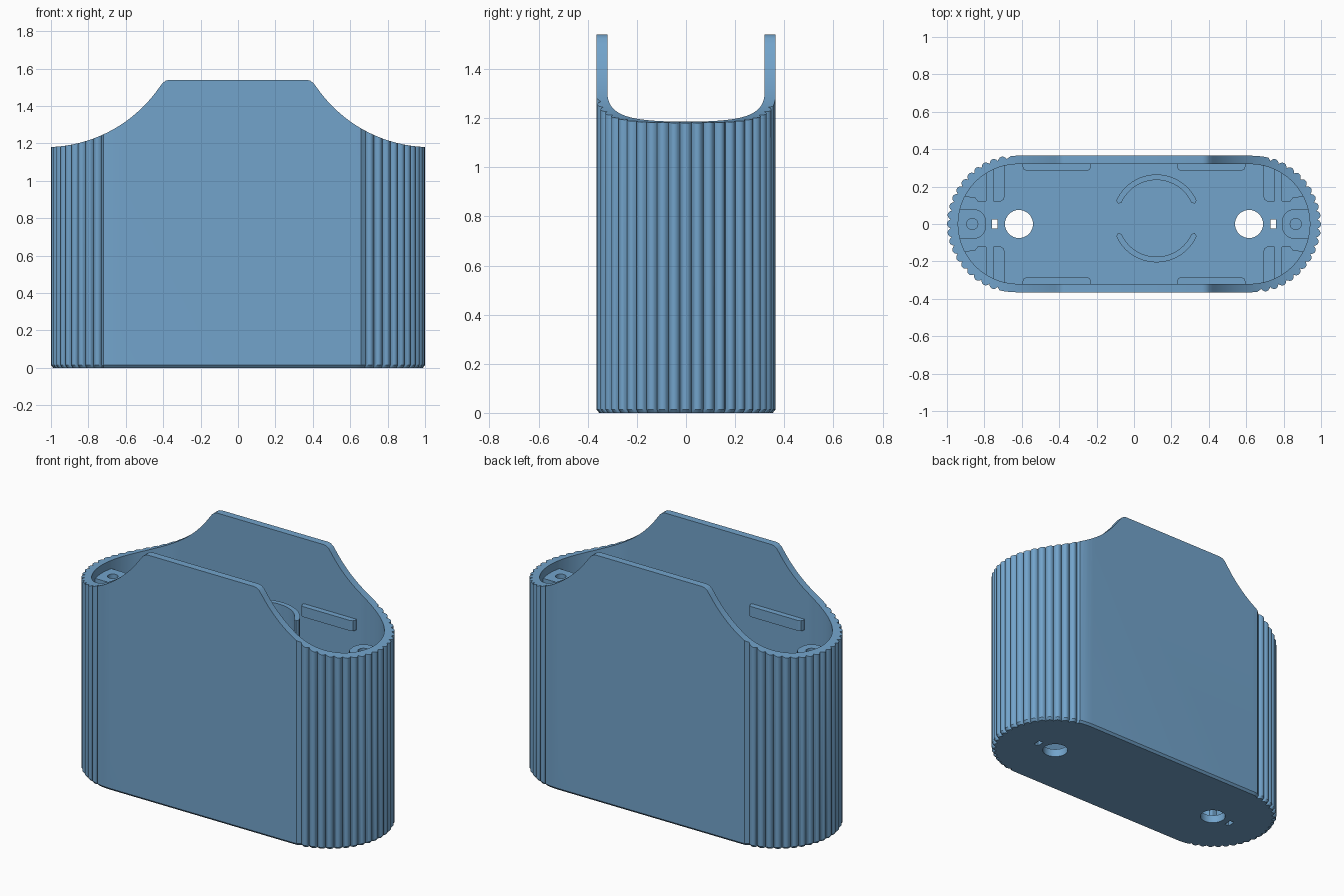
import bpy, bmesh
from math import sin, cos, pi, radians, sqrt

cube = bpy.data.objects.get("Cube")
if cube:
    bpy.data.objects.remove(cube)

blue = bpy.data.materials.new("steel blue")
blue.use_nodes = True
COLOUR = (0.17, 0.37, 0.6, 1)
blue.diffuse_color = COLOUR
blue.node_tree.nodes["Principled BSDF"].inputs["Base Color"].default_value = COLOUR

FLOOR, LEDGE = 0.05, 1.135


def loft(name, rings):
    """Closed solid through rings of 3D points."""
    bm = bmesh.new()
    loops = [[bm.verts.new(p) for p in ring] for ring in rings]
    for a, b in zip(loops, loops[1:]):
        for i in range(len(a)):
            j = (i + 1) % len(a)
            bm.faces.new((a[i], a[j], b[j], b[i]))
    bm.faces.new(loops[0][::-1])
    bm.faces.new(loops[-1])
    bmesh.ops.recalc_face_normals(bm, faces=bm.faces)
    mesh = bpy.data.meshes.new(name)
    bm.to_mesh(mesh)
    bm.free()
    mesh.materials.append(blue)
    ob = bpy.data.objects.new(name, mesh)
    bpy.context.collection.objects.link(ob)
    return ob


def prism(name, pts, z0, z1):
    return loft(name, [[(x, y, z) for x, y in pts] for z in (z0, z1)])


def activate(ob):
    bpy.ops.object.select_all(action='DESELECT')
    ob.select_set(True)
    bpy.context.view_layer.objects.active = ob


def cut(ob, cutter):
    cutter.hide_render = True
    mod = ob.modifiers.new("cut", 'BOOLEAN')
    mod.operation, mod.solver, mod.object = 'DIFFERENCE', 'EXACT', cutter
    activate(ob)
    bpy.ops.object.modifier_apply(modifier=mod.name)
    bpy.data.objects.remove(cutter)


def smooth(ob):
    activate(ob)
    bpy.ops.object.shade_smooth_by_angle(angle=radians(28))


def circle(x, y, r, n=32):
    return [(x + r * cos(2 * pi * i / n), y + r * sin(2 * pi * i / n)) for i in range(n)]


def box(x0, x1, y0, y1):
    return [(x0, y0), (x1, y0), (x1, y1), (x0, y1)]


def both_ends(half):
    """Half outline plus its copy turned by 180 degrees."""
    return half + [(-x, -y) for x, y in half]


def ribbed_outline(inset):
    # Rounded end with convex grip ribs
    ribs, steps, start, span = 20, 8, -82, 156
    polar = [(-90, 0.365), (-86, 0.365)]
    for i in range(ribs * steps + 1):
        bump = abs(sin(pi * i / steps)) ** 0.75
        polar.append((start + span * i / (ribs * steps), 0.35 + 0.018 * bump))
    polar += [(a, 0.365) for a in (76, 80, 85, 90)]
    return both_ends([(0.632 + (r - inset) * cos(radians(a)),
                       (r - inset) * sin(radians(a))) for a, r in polar])


# Shell: ribbed body with a chamfered foot
body = loft("shell", [[(x, y, z) for x, y in ribbed_outline(inset)]
                      for inset, z in ((0.012, 0), (0, 0.014), (0, 1.6))])
cavity = both_ends([(0.62 + 0.32 * cos(radians(a)), 0.32 * sin(radians(a)))
                    for a in range(-90, 91, 4)])
cut(body, prism("cavity_cutter", cavity, FLOOR, 2))

# Raised middle with concave shoulders
shoulder = [(0.365, 1.54), (0.385, 1.536), (0.402, 1.524)]
for i in range(33):
    x = 0.42 + 0.68 * i / 32
    shoulder.append((x, 1.921 - sqrt(0.741 ** 2 - (1.03 - x) ** 2)))
rim = [(-x, z) for x, z in shoulder[::-1]] + shoulder + [(1.1, 2), (-1.1, 2)]
cut(body, loft("rim_cutter", [[(x, y, z) for x, z in rim] for y in (-1, 1)]))

# Floor openings
for s in (-1, 1):
    cut(body, prism("hole_cutter", circle(s * 0.615, 0, 0.075), -1, 0.2))
    cut(body, prism("slot_cutter", box(s * 0.745 - 0.015, s * 0.745 + 0.015,
                                       -0.025, 0.025), -1, 0.2))
smooth(body)

# Screw posts at both ends
for s, side in ((-1, "right"), (1, "left")):
    plan = [(0.945, -0.08), (0.945, 0.08)]
    for i in range(13):
        a = radians(90 + 15 * i)
        plan.append((0.86 + 0.07 * cos(a), (0.01 if i < 7 else -0.01) + 0.07 * sin(a)))
    post = prism("screw_post_" + side, [(s * x, y) for x, y in plan], FLOOR, LEDGE)
    cut(post, prism("screw_cutter", circle(s * 0.865, 0, 0.03, 20), 0.8, 2))
    smooth(post)

# Board guides and clip bars, mirrored into the four corners
guide = [(0.79, 0.12), (0.835, 0.12), (0.85, 0.14), (0.9, 0.145)]
guide += [(0.62 + 0.335 * cos(radians(a)), 0.335 * sin(radians(a)))
          for a in range(28, 61, 4)]
rib = [(0.75, 0.12), (0.75, 0.315), (0.69, 0.315), (0.69, 0.15), (0.698, 0.13), (0.715, 0.12)]
bar = [(0.23, 0.325), (0.23, 0.305), (0.236, 0.291), (0.25, 0.285),
       (0.575, 0.285), (0.589, 0.291), (0.595, 0.305), (0.595, 0.325)]
for sx, side in ((-1, "right"), (1, "left")):
    for sy, end in ((-1, "front"), (1, "back")):
        for name, plan, z0, z1 in (("corner_guide", guide, FLOOR, 0.9),
                                   ("guide_rib", rib, FLOOR, 0.9),
                                   ("clip_bar", bar, 1.07, LEDGE)):
            prism(f"{name}_{end}_{side}", [(sx * x, sy * y) for x, y in plan], z0, z1)

# Split holder ring standing on the floor
for turn, end in ((0, "back"), (180, "front")):
    def at(r, a):
        return (0.12 + r * cos(radians(a + turn)), 0.03 + r * sin(radians(a + turn)))
    angles = range(24, 157, 4)
    plan = [at(0.235, a) for a in angles] + [at(0.22, 159)]
    plan += [at(0.205, a) for a in reversed(angles)] + [at(0.22, 21)]
    smooth(prism("holder_ring_" + end, plan, FLOOR, LEDGE))
